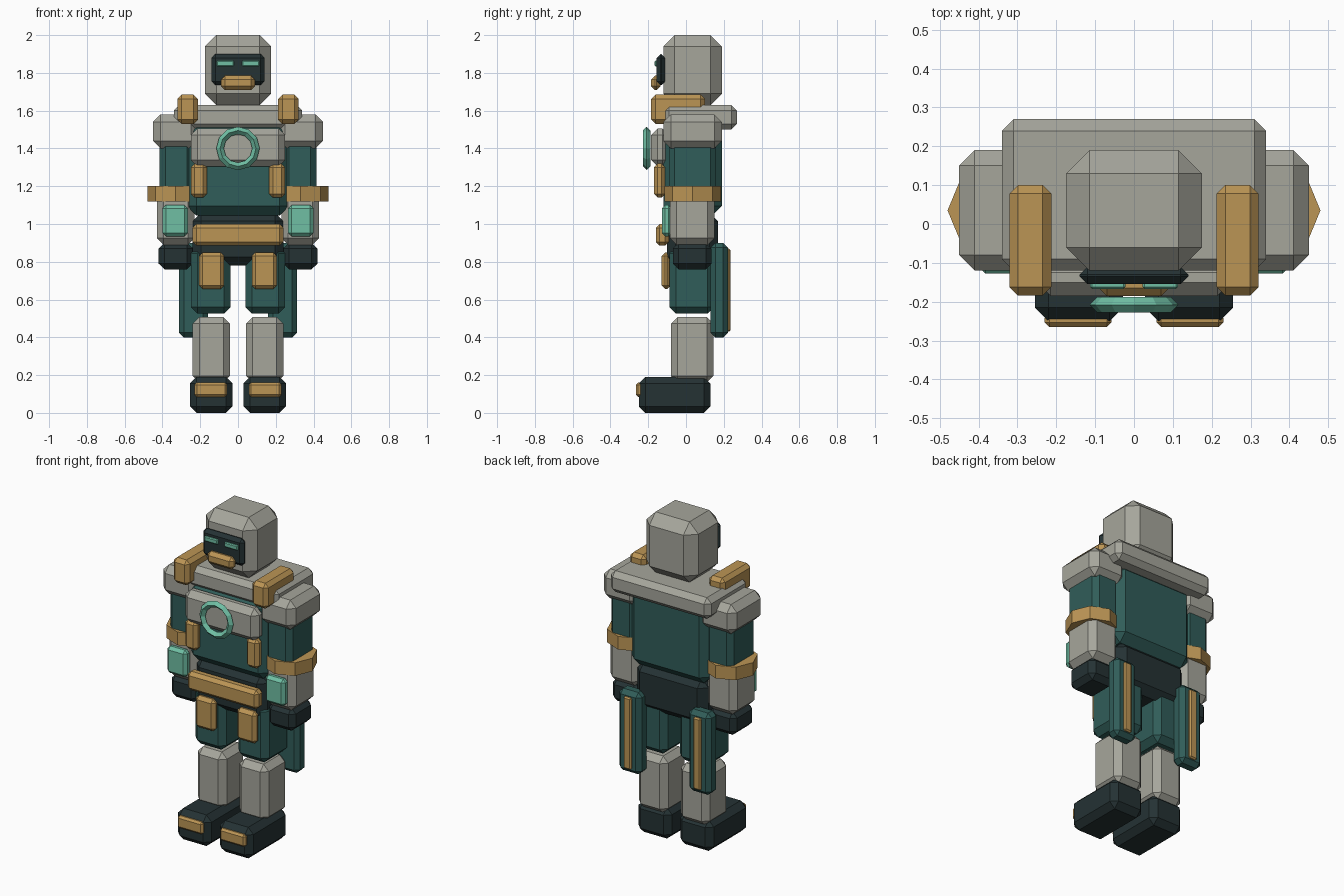
import bpy, bmesh, math
from mathutils import Matrix

if "Cube" in bpy.data.objects:
    bpy.data.objects.remove(bpy.data.objects["Cube"])


def material(name, rgb):
    m = bpy.data.materials.new(name)
    m.diffuse_color = (*rgb, 1)
    m.use_nodes = True
    m.node_tree.nodes["Principled BSDF"].inputs["Base Color"].default_value = m.diffuse_color
    return m


GREY = material("armour_grey", (0.38, 0.38, 0.33))
TEAL = material("deep_teal", (0.03, 0.11, 0.10))
DARK = material("near_black", (0.018, 0.032, 0.034))
GOLD = material("gold", (0.50, 0.30, 0.09))
MINT = material("mint", (0.16, 0.52, 0.37))


def finish(bm, name, mat):
    bmesh.ops.recalc_face_normals(bm, faces=bm.faces[:])
    me = bpy.data.meshes.new(name)
    bm.to_mesh(me)
    bm.free()
    me.materials.append(mat)
    ob = bpy.data.objects.new(name, me)
    bpy.context.collection.objects.link(ob)
    return ob


def box(name, x, y, z, bevel, mat):
    """Chamfered box from (min, max) ranges."""
    bm = bmesh.new()
    bmesh.ops.create_cube(bm, size=1)
    for v in bm.verts:
        v.co = [(r[0] + r[1]) / 2 + c * (r[1] - r[0]) for c, r in zip(v.co, (x, y, z))]
    bmesh.ops.bevel(bm, geom=bm.edges[:], offset=bevel, segments=1,
                    affect='EDGES', profile=0.5, clamp_overlap=True)
    return finish(bm, name, mat)


def pair(name, x, *args):
    """Same box on the left and right; x is given for the +x side."""
    box(name + "_left", x, *args)
    box(name + "_right", (-x[1], -x[0]), *args)


def cuff(name, cx):
    bm = bmesh.new()
    bmesh.ops.create_cone(bm, cap_ends=True, segments=8, radius1=0.15, radius2=0.15,
                          depth=0.08, matrix=Matrix.Translation((cx, 0.035, 1.16)))
    finish(bm, name, GOLD)


# head
box("head", (-0.175, 0.175), (-0.12, 0.19), (1.63, 2.0), 0.06, GREY)
box("visor", (-0.14, 0.14), (-0.155, -0.11), (1.735, 1.90), 0.02, DARK)
pair("eye", (0.022, 0.113), (-0.167, -0.145), (1.835, 1.865), 0.005, MINT)
box("mouth_guard", (-0.09, 0.09), (-0.185, -0.135), (1.71, 1.785), 0.02, GOLD)

# torso
box("yoke", (-0.34, 0.34), (-0.12, 0.27), (1.50, 1.63), 0.03, GREY)
box("torso", (-0.27, 0.27), (-0.12, 0.19), (1.045, 1.54), 0.05, TEAL)
box("chest_plate", (-0.25, 0.25), (-0.185, -0.09), (1.305, 1.505), 0.035, GREY)
pair("chest_strap", (0.165, 0.25), (-0.17, -0.11), (1.14, 1.32), 0.02, GOLD)
pair("shoulder_strap", (0.213, 0.321), (-0.184, 0.10), (1.53, 1.685), 0.022, GOLD)

# chest ring
bpy.ops.mesh.primitive_torus_add(major_segments=12, minor_segments=4, major_radius=0.095,
                                 minor_radius=0.02, location=(0, -0.208, 1.40),
                                 rotation=(math.pi / 2, 0, 0))
ring = bpy.context.object
ring.name = "chest_ring"
ring.data.materials.append(MINT)

# hips
box("pelvis", (-0.24, 0.24), (-0.10, 0.17), (0.78, 1.06), 0.045, DARK)
box("belt", (-0.24, 0.24), (-0.16, -0.09), (0.885, 1.0), 0.02, GOLD)

# arms
pair("shoulder", (0.21, 0.45), (-0.12, 0.19), (1.40, 1.58), 0.04, GREY)
pair("upper_arm", (0.24, 0.415), (-0.09, 0.16), (1.15, 1.46), 0.03, TEAL)
pair("forearm", (0.23, 0.43), (-0.085, 0.15), (0.89, 1.19), 0.035, GREY)
pair("forearm_panel", (0.265, 0.40), (-0.128, -0.075), (0.935, 1.10), 0.018, MINT)
pair("hand", (0.24, 0.42), (-0.07, 0.135), (0.76, 0.90), 0.03, DARK)
cuff("cuff_left", 0.33)
cuff("cuff_right", -0.33)

# legs
pair("thigh", (0.04, 0.25), (-0.088, 0.15), (0.525, 0.88), 0.035, TEAL)
pair("thigh_pad", (0.073, 0.207), (-0.13, -0.08), (0.655, 0.85), 0.02, GOLD)
pair("shin", (0.043, 0.24), (-0.08, 0.145), (0.16, 0.507), 0.035, GREY)
pair("foot", (0.028, 0.255), (-0.25, 0.13), (0.0, 0.19), 0.035, DARK)
pair("toe_plate", (0.058, 0.23), (-0.265, -0.23), (0.085, 0.16), 0.012, GOLD)

# rear hanging panels
pair("rear_panel", (0.16, 0.312), (0.13, 0.222), (0.40, 0.90), 0.025, TEAL)
pair("rear_panel_stripe", (0.21, 0.262), (0.20, 0.235), (0.43, 0.87), 0.008, GOLD)
